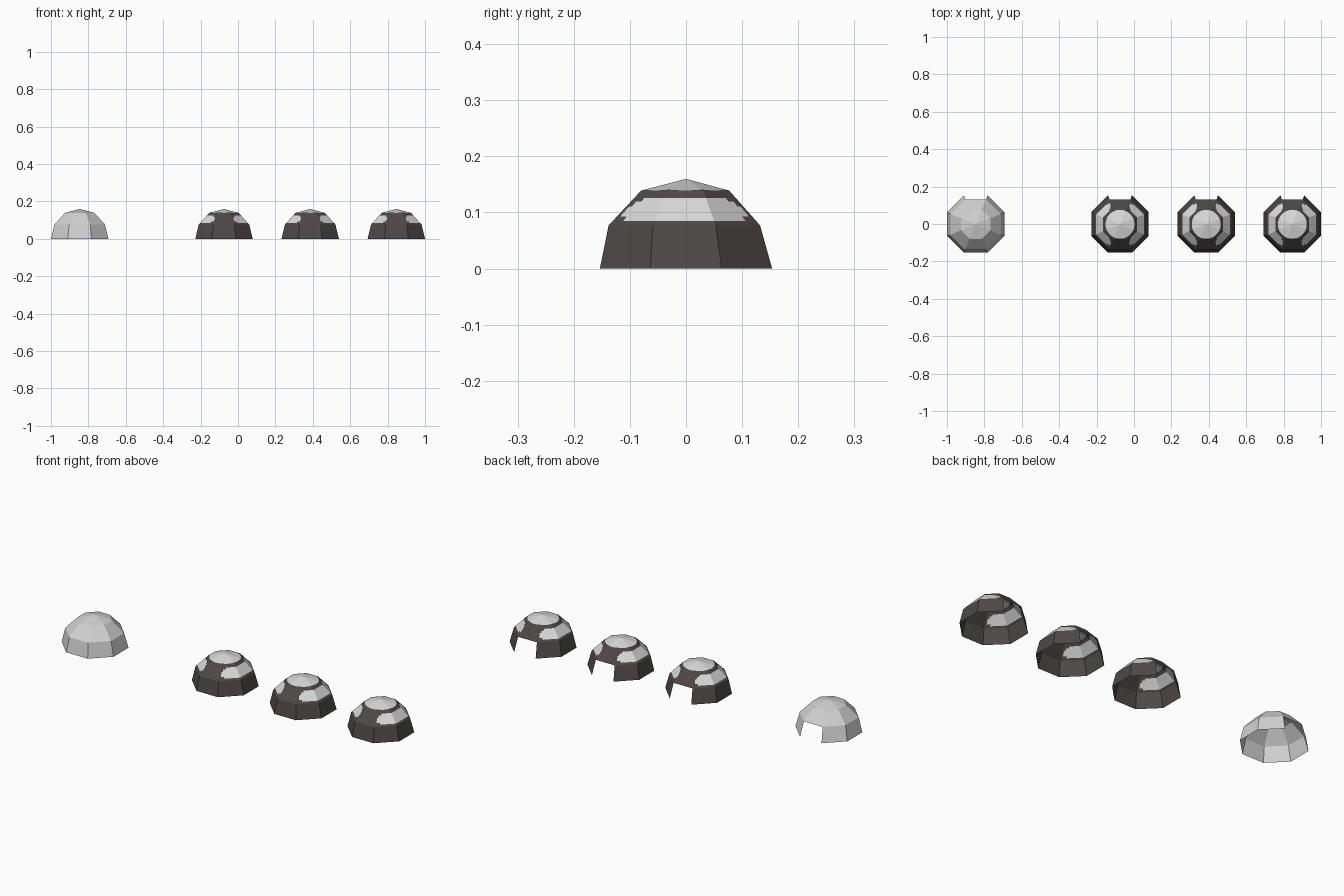
import bpy, math

if "Cube" in bpy.data.objects:
    bpy.data.objects.remove(bpy.data.objects["Cube"])


def material(name, rgb):
    m = bpy.data.materials.new(name)
    m.diffuse_color = (*rgb, 1)
    m.use_nodes = True
    m.node_tree.nodes["Principled BSDF"].inputs["Base Color"].default_value = m.diffuse_color
    return m


light = material("pale grey", (0.64, 0.64, 0.64))
dark = material("charcoal", (0.075, 0.066, 0.064))
white = material("patch white", (0.70, 0.70, 0.70))

# Profile of the octagonal shell: (half width, height, y shift)
PROFILE = [(0.1535, 0.0, 0.0), (0.135, 0.077, -0.003), (0.0785, 0.139, -0.0015), (0.0, 0.160, 0.0)]


def shell_point(corner, seg, t):
    """Point on the faceted shell: corner in eighths of a turn, t along a profile segment."""
    i = math.floor(corner + 1e-6)
    f = corner - i
    w0, z0, s0 = PROFILE[seg]
    w1, z1, s1 = PROFILE[seg + 1]
    w = (w0 + (w1 - w0) * t) / math.cos(math.pi / 8)
    a, b = (math.radians(22.5 + 45 * k) for k in (i, i + 1))
    x = w * (math.cos(a) * (1 - f) + math.cos(b) * f)
    y = w * (math.sin(a) * (1 - f) + math.sin(b) * f)
    return x, y + s0 + (s1 - s0) * t, z0 + (z1 - z0) * t


def dome(name, cx, patched):
    n = 12 if patched else 1          # angular subdivisions of each facet
    cols = 8 * n
    levels = [(0, 0.0), (1, 0.0)]
    if patched:
        levels += [(1, t) for t in (0.13, 0.25, 0.4, 0.55, 0.68, 0.79)]
    levels += [(2, 0.0)]
    if patched:
        levels += [(2, None)]         # round edge of the white cap
    verts, faces, mats = [], [], []
    for seg, t in levels:
        for c in range(cols):
            tt = t
            if t is None:
                px, py, _ = shell_point(c / n, 2, 0)
                tt = max(0.01, 1 - 0.077 / math.hypot(px, py + 0.0015))
            x, y, z = shell_point(c / n, seg, tt)
            verts.append((x + cx, y, z))
    verts.append((cx, 0, PROFILE[-1][1]))
    apex = len(verts) - 1
    # Half angle of the side patches in each height band
    reach = {2: 56, 3: 63, 4: 64, 5: 60, 6: 52}
    for r in range(len(levels)):
        for c in range(cols):
            # Doorway: the lower back facet is left open
            if r == 0 and c // n == 1:
                continue
            d = (c + 1) % cols
            if r == len(levels) - 1:
                faces.append((r * cols + c, r * cols + d, apex))
                mats.append(1 if patched else 0)
                continue
            faces.append((r * cols + c, r * cols + d, (r + 1) * cols + d, (r + 1) * cols + c))
            vs = [verts[k] for k in faces[-1]]
            mx = sum(v[0] for v in vs) / 4 - cx
            my = sum(v[1] for v in vs) / 4
            ang = math.degrees(math.atan2(abs(my), abs(mx)))
            mats.append(1 if patched and ang < reach.get(r, -1) else 0)
    me = bpy.data.meshes.new(name)
    me.from_pydata(verts, [], faces)
    for m in ((dark, white) if patched else (light,)):
        me.materials.append(m)
    for p, m in zip(me.polygons, mats):
        p.material_index = m
    ob = bpy.data.objects.new(name, me)
    bpy.context.collection.objects.link(ob)


# One plain dome and a row of three patched ones
dome("plain_dome", -0.8465, False)
for k, x in enumerate((-0.075, 0.386, 0.8465)):
    dome(f"patched_dome_{k + 1}", x, True)
